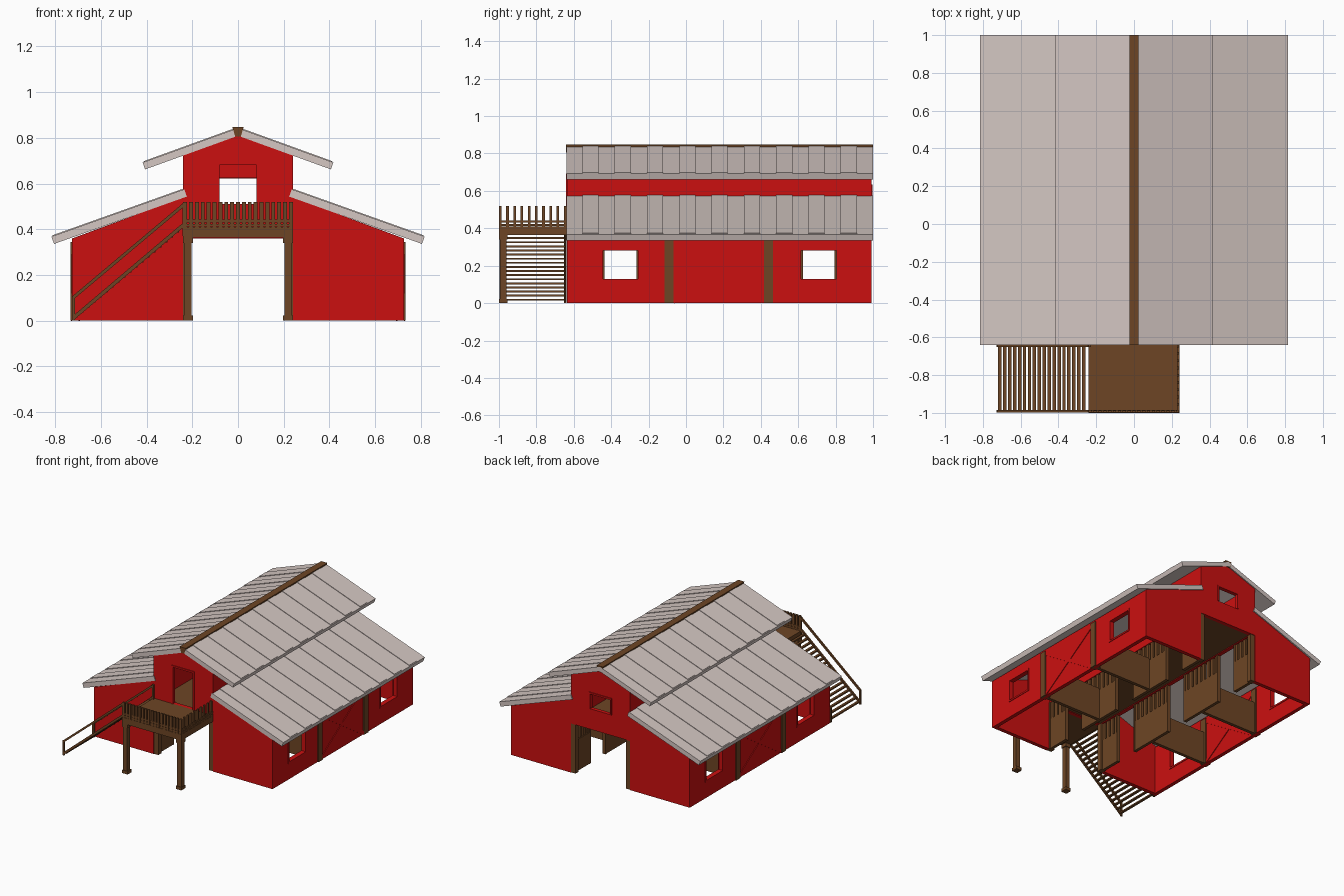
import bpy, bmesh, math
from mathutils import Vector

if "Cube" in bpy.data.objects:
    bpy.data.objects.remove(bpy.data.objects["Cube"])


def material(name, rgb):
    m = bpy.data.materials.new(name)
    m.diffuse_color = (*rgb, 1)
    m.use_nodes = True
    m.node_tree.nodes["Principled BSDF"].inputs["Base Color"].default_value = m.diffuse_color
    return m


RED = material("red_paint", (0.6, 0.005, 0.005))
BROWN = material("brown_wood", (0.155, 0.06, 0.018))
ROOF = material("roof_sheet", (0.66, 0.57, 0.54))


# A prism is (points, axis, start, end); points are (x, z) for axis y and (y, z) for axis x
def box(x0, x1, y0, y1, z0, z1):
    return ([(x0, z0), (x1, z0), (x1, z1), (x0, z1)], 'y', y0, y1)


def strip(p, q, w, axis, a, b):
    p, q = Vector(p), Vector(q)
    d = (q - p).normalized() * w / 2
    n = Vector((-d.y, d.x))
    return ([p - n, q - n, q + n, p + n], axis, a, b)


def mirrored(prisms):
    out = list(prisms)
    for pts, ax, a, b in prisms:
        out.append(([(-p[0], p[1]) for p in pts], ax, a, b) if ax == 'y' else (pts, ax, -b, -a))
    return out


def build(name, mat, prisms):
    bm = bmesh.new()
    for pts, ax, a, b in prisms:
        def at(t):
            return [bm.verts.new((p[0], t, p[1]) if ax == 'y' else (t, p[0], p[1])) for p in pts]
        lo, hi = at(a), at(b)
        bm.faces.new(lo)
        bm.faces.new(hi[::-1])
        n = len(pts)
        for i in range(n):
            bm.faces.new((lo[i], hi[i], hi[(i + 1) % n], lo[(i + 1) % n]))
    bmesh.ops.recalc_face_normals(bm, faces=bm.faces)
    me = bpy.data.meshes.new(name)
    bm.to_mesh(me)
    bm.free()
    me.materials.append(mat)
    ob = bpy.data.objects.new(name, me)
    bpy.context.collection.objects.link(ob)


F, B, T = -0.635, 0.992, 0.028          # front, back, wall thickness
W, C = 0.725, 0.24                      # half widths of barn and tower
MID = 0.18
WINDOWS = (-0.35, 0.71)
POSTS = (-0.09, 0.44)

# Side walls with two window openings
walls = [box(W - T, W, F, B, 0, 0.13), box(W - T, W, F, B, 0.28, 0.36)]
edges = [F, -0.445, -0.255, 0.615, 0.805, B]
for i in (0, 2, 4):
    walls.append(box(W - T, W, edges[i], edges[i + 1], 0.13, 0.28))
build("side_walls", RED, mirrored(walls))

# Window frames, inside and outside
frames = []
for y in WINDOWS:
    for x0, x1 in ((W, W + 0.004), (W - T - 0.004, W - T)):
        for s in (-1, 1):
            frames.append(box(x0, x1, y + s * 0.1 - 0.006, y + s * 0.1 + 0.006, 0.118, 0.292))
        for z in (0.118, 0.28):
            frames.append(box(x0, x1, y - 0.1, y + 0.1, z, z + 0.012))
build("window_frames", RED, mirrored(frames))

# Cross braces and posts on the side walls
brace = []
for z0, z1 in ((0.01, 0.33), (0.33, 0.01)):
    for x0, x1 in ((W, W + 0.005), (W - T - 0.005, W - T)):
        brace.append(strip((-0.07, z0), (0.42, z1), 0.026, 'x', x0, x1))
build("cross_braces", RED, mirrored(brace))
build("wall_posts", BROWN, mirrored([box(W - T - 0.01, W + 0.008, y - 0.024, y + 0.024, 0, 0.345) for y in POSTS]))

# Gable walls of the wings and of the tower, front and back
wing = [(C, 0), (W, 0), (W, 0.36), (C, 0.54)]
build("wing_gables", RED, mirrored([(wing, 'y', F, F + T), (wing, 'y', B - T, B)]))


def tower_gable(name, y0, y1, z0, z1, out):
    cheek = [(0.085, 0.36), (C, 0.36), (C, 0.728), (0.085, 0.785)]
    top = [(-0.085, z1), (0.085, z1), (0.085, 0.785), (0, 0.815), (-0.085, 0.785)]
    parts = mirrored([(cheek, 'y', y0, y1)]) + [(top, 'y', y0, y1), box(-0.085, 0.085, y0, y1, 0.36, z0)]
    a, b = sorted((out, out + (0.006 if out > 0 else -0.006)))
    parts += mirrored([box(0.08, 0.092, a, b, z0, z1 + 0.008)])
    parts.append(box(-0.092, 0.092, a, b, z1 - 0.004, z1 + 0.008))
    build(name, RED, parts)


tower_gable("tower_front", F, F + T, 0.41, 0.685, F)
tower_gable("tower_back", B - T, B, 0.51, 0.625, B)
build("tower_sides", RED, mirrored([box(C - T, C, F, B, 0.36, 0.735)]))

# Loft floor and door jambs
build("loft_floor", BROWN, [box(-C + T, C - T, F + T, B - T, 0.365, 0.405)])
build("door_jambs", BROWN, mirrored([box(0.205, 0.245, y - 0.018, y + 0.018, 0, 0.36) for y in (F + 0.022, B - 0.022)]))

# Stall fronts: boarded below, slatted above, with three doorways
stalls = []
for y0, y1 in ((F + T, -0.435), (-0.265, 0.095), (0.265, 0.625), (0.795, B - T)):
    stalls.append(box(C - 0.022, C, y0, y1, 0, 0.23))
    n = round((y1 - y0) / 0.045)
    step = (y1 - y0) / n
    for i in range(n):
        y = y0 + (i + 0.5) * step
        stalls.append(box(C - 0.018, C - 0.004, y - 0.014, y + 0.014, 0.23, 0.36))
    for y in (y0 + 0.007, y1 - 0.007):
        stalls.append(box(C - 0.024, C + 0.002, y - 0.007, y + 0.007, 0, 0.36))
build("stall_fronts", BROWN, mirrored(stalls))
build("stall_partitions", BROWN, mirrored([box(C, W - T, y - 0.012, y + 0.012, 0, 0.24) for y in POSTS]))


# Roof slabs with raised sheets
def roof(name, p, q, t):
    p, q = Vector(p), Vector(q)
    d = (q - p).normalized()
    n = Vector((-d.y, d.x))
    if n.y < 0:
        n = -n
    prisms = [([p, q, q - n * t, p - n * t], 'y', -0.64, 1)]
    pitch = 1.64 / 9.5
    for i in range(9):
        y = -0.64 + (i + 0.5) * pitch
        a, b = p + d * 0.003, q - d * 0.006
        prisms.append(([a, b, b + n * 0.004, a + n * 0.004], 'y', y, y + pitch / 2))
    build(name, ROOF, mirrored(prisms))


roof("upper_roof", (0, 0.843), (0.417, 0.692), 0.032)
roof("lower_roof", (C - 0.005, 0.575), (0.816, 0.368), 0.034)
build("ridge_beam", BROWN, [([(-0.012, 0.805), (0.012, 0.805), (0.025, 0.848), (-0.025, 0.848)], 'y', -0.641, 1)])

# Balcony deck on two posts with base and cap
build("balcony_deck", BROWN, [box(-C, C, -1, F, 0.365, 0.41)])
posts = [box(0.203, 0.237, -0.995, -0.961, 0, 0.37)]
for z0, z1 in ((0, 0.022), (0.34, 0.366)):
    posts.append(box(0.196, C, -1, -0.954, z0, z1))
build("balcony_posts", BROWN, mirrored(posts))

# Balcony railing: double bottom rail and upright slats
rail = []
for z in (0.412, 0.43):
    rail.append(box(-C, C, -0.998, -0.986, z, z + 0.012))
    rail.append(box(C - 0.012, C, -0.998, F, z, z + 0.012))
for i in range(19):
    x = -0.231 + i * 0.462 / 18
    rail.append(box(x - 0.0085, x + 0.0085, -0.999, -0.987, 0.405, 0.52))
for i in range(1, 10):
    y = -0.993 + i * 0.0385
    rail.append(box(C - 0.013, C - 0.001, y - 0.007, y + 0.007, 0.405, 0.52))
build("balcony_railing", BROWN, rail)

# Staircase: treads, stringers, handrails and end posts
N = 18
treads = []
for i in range(N):
    x = -0.712 + i * 0.47 / N
    z = 0.018 + i * 0.395 / N
    treads.append(box(x - 0.007, x + 0.011, -0.99, -0.647, z - 0.005, z + 0.005))
build("stair_treads", BROWN, treads)
sides = []
for y0 in (-0.998, -0.652):
    y1 = y0 + 0.012
    sides.append(strip((-0.72, 0.012), (-C, 0.418), 0.016, 'y', y0, y1))
    sides.append(strip((-0.722, 0.1), (-C, 0.505), 0.014, 'y', y0, y1))
    sides.append(box(-0.727, -0.713, y0, y1, 0, 0.108))
    sides.append(box(-C - 0.002, -C + 0.012, y0, y1, 0.37, 0.515))
build("stair_rails", BROWN, sides)
